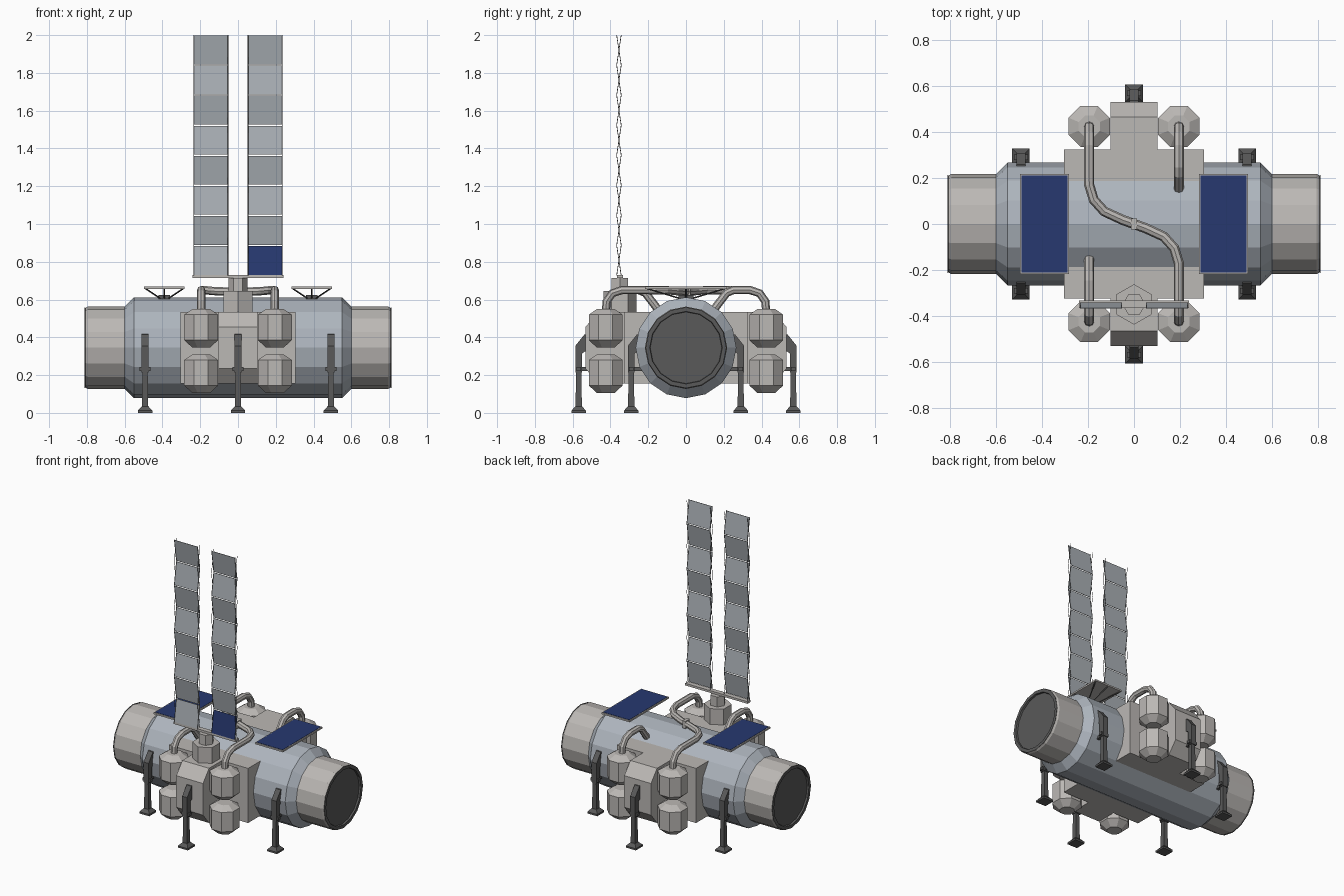
import bpy, math
from mathutils import Vector, Matrix

if "Cube" in bpy.data.objects:
    bpy.data.objects.remove(bpy.data.objects["Cube"])


def mat(name, r, g, b):
    m = bpy.data.materials.new(name)
    m.diffuse_color = (r, g, b, 1)
    m.use_nodes = True
    m.node_tree.nodes["Principled BSDF"].inputs["Base Color"].default_value = m.diffuse_color
    return m


HULL = mat("hull_grey", .42, .46, .51)
WARM = mat("warm_grey", .50, .48, .46)
DARK = mat("dark_grey", .10, .10, .10)
PANEL = mat("panel_grey", .40, .43, .46)
BLUE = mat("solar_blue", .02, .04, .16)


def mesh(name, verts, faces, *mats):
    me = bpy.data.meshes.new(name)
    me.from_pydata([tuple(v) for v in verts], [], faces)
    for m in mats:
        me.materials.append(m)
    ob = bpy.data.objects.new(name, me)
    bpy.context.collection.objects.link(ob)
    return ob


def lathe(name, profile, n, m, xf, phase=0.0):
    """Closed solid of revolution about local z from (radius, height) pairs."""
    verts = [xf @ Vector((r * math.cos(phase + math.tau * i / n),
                          r * math.sin(phase + math.tau * i / n), h))
             for r, h in profile for i in range(n)]
    faces = [(k * n + i, k * n + (i + 1) % n, (k + 1) * n + (i + 1) % n, (k + 1) * n + i)
             for k in range(len(profile) - 1) for i in range(n)]
    faces += [tuple(reversed(range(n))), tuple(range((len(profile) - 1) * n, len(profile) * n))]
    return mesh(name, verts, faces, m)


def prism(name, profile, x0, x1, m):
    """Extrude a counter-clockwise (y, z) outline along x."""
    a = sum(p[0] * q[1] - q[0] * p[1] for p, q in zip(profile, profile[1:] + profile[:1]))
    if a < 0:
        profile = profile[::-1]
    n = len(profile)
    verts = [(x, y, z) for x in (x0, x1) for y, z in profile]
    faces = [(i, (i + 1) % n, n + (i + 1) % n, n + i) for i in range(n)]
    faces = [f[::-1] for f in faces]
    faces += [tuple(range(n))[::-1], tuple(range(n, 2 * n))]
    faces[:n] = [f[::-1] for f in faces[:n]]
    return mesh(name, verts, faces, m)


def box(name, x0, x1, y0, y1, z0, z1, m):
    return prism(name, [(y0, z0), (y1, z0), (y1, z1), (y0, z1)], x0, x1, m)


def tube(name, paths, r, m, res=2):
    cu = bpy.data.curves.new(name, 'CURVE')
    cu.dimensions, cu.bevel_depth, cu.bevel_resolution = '3D', r, res
    cu.use_fill_caps = True
    for path in paths:
        s = cu.splines.new('POLY')
        s.points.add(len(path) - 1)
        for p, c in zip(s.points, path):
            p.co = (*c, 1)
    tmp = bpy.data.objects.new(name + "_path", cu)
    bpy.context.collection.objects.link(tmp)
    bpy.context.view_layer.update()
    me = bpy.data.meshes.new_from_object(tmp.evaluated_get(bpy.context.evaluated_depsgraph_get()))
    bpy.data.objects.remove(tmp)
    for p in me.polygons:
        p.use_smooth = False
    me.materials.clear()
    me.materials.append(m)
    bpy.context.collection.objects.link(bpy.data.objects.new(name, me))


ZC = .345
T = Matrix.Translation

# Pressure hull with tapered shoulders
along_x = T((0, 0, ZC)) @ Matrix.Rotation(math.pi / 2, 4, 'Y')
lathe("hull", [(.218, -.60), (.267, -.55), (.267, .55), (.218, .60)], 16, HULL, along_x)

# Docking collars with recessed hatches
for s, side in ((-1, "left"), (1, "right")):
    xf = T((0, 0, ZC)) @ Matrix.Rotation(s * math.pi / 2, 4, 'Y')
    lathe(side + "_collar", [(.218, .58), (.218, .795), (.210, .81), (.194, .81), (.185, .77), (.01, .77)],
          16, WARM, xf)
    lathe(side + "_collar_rim", [(.205, .80), (.214, .812), (.192, .812), (.184, .772), (.01, .772)],
          16, DARK, xf)
    a, b = .16, .09
    octo = [(a, b), (b, a), (-b, a), (-a, b), (-a, -b), (-b, -a), (b, -a), (a, -b)]
    prism(side + "_hatch", [(y, ZC + z) for y, z in octo], *sorted((s * .76, s * .785)), DARK)

# Equipment blocks across the middle, with a chamfered bay front and back
box("equipment_block", -.305, .305, -.325, .325, .155, .535, WARM)
for s, side in ((-1, "front"), (1, "back")):
    prism(side + "_bay", [(s * .30, .155), (s * .465, .155), (s * .532, .235),
                          (s * .532, .455), (s * .465, .535), (s * .30, .535)], -.103, .103, WARM)

# Eight-sided tanks stacked in pairs
for sx in (-1, 1):
    for sy in (-1, 1):
        for z in (.345, .105):
            lathe("tank", [(.05, 0), (.097, .04), (.097, .175), (.05, .205)], 8, WARM,
                  T((sx * .195, sy * .425, z)), math.pi / 8)

# Long S-shaped pipe over the hull and two short pipes into it
half = [(-.195, .425, .53), (-.195, .42, .59), (-.195, .39, .633), (-.195, .34, .65), (-.195, .17, .65),
        (-.175, .105, .65), (-.13, .055, .645), (-.05, .018, .642)]
tube("long_pipe", [half + [(-x, -y, z) for x, y, z in reversed(half)]], .022, WARM)
short = [(.195, .425, .53), (.195, .42, .59), (.195, .39, .633), (.195, .34, .65),
         (.195, .25, .65), (.195, .215, .635), (.195, .15, .55)]
tube("short_pipes", [short, [(-x, -y, z) for x, y, z in short]], .022, WARM)
box("pipe_joint", -.012, .012, -.024, .024, .617, .668, WARM)

# Roof solar panels on splayed struts
for s, side in ((-1, "left"), (1, "right")):
    xc, hx, hy = s * .39, .107, .217
    box(side + "_roof_panel_frame", xc - hx, xc + hx, -hy, hy, .657, .668, WARM)
    box(side + "_roof_panel_cells", xc - hx + .007, xc + hx - .007, -hy + .007, hy - .007, .66, .67, BLUE)
    ends = [(i, j) for i in (-1, 0, 1) for j in (-1, 0, 1) if (i, j) != (0, 0)]
    tube(side + "_roof_panel_struts", [[(xc + i * .02, j * .03, .605), (xc + i * .1, j * .205, .658)]
                                       for i, j in ends], .004, DARK, 0)
    box(side + "_roof_panel_mount", xc - .03, xc + .03, -.04, .04, .595, .625, DARK)

# Mast turret and crossbar
YM = -.35
lathe("turret_base", [(.088, .50), (.088, .645)], 6, WARM, T((0, YM, 0)), math.pi / 6)
lathe("turret_head", [(.05, .64), (.05, .715)], 6, WARM, T((0, YM, 0)))
box("crossbar", -.24, .24, YM - .016, YM + .016, .715, .73, WARM)

# Tall folding solar arrays with scissor rails along their edges
N, Z0, STEP, AMP, YP = 8, .728, .159, .012, -.355
wave = [(YP + (-AMP if k % 2 == 0 else AMP), Z0 + k * STEP) for k in range(N + 1)]
for s, side in ((-1, "left"), (1, "right")):
    verts, faces = [], []
    xa, xb = sorted((s * .055, s * .232))
    for (y0, z0), (y1, z1) in zip(wave, wave[1:]):
        n = len(verts)
        for d in (-.0015, .0015):
            verts += [(xa, y0 + d, z0 + .003), (xb, y0 + d, z0 + .003),
                      (xb, y1 + d, z1 - .003), (xa, y1 + d, z1 - .003)]
        faces += [tuple(n + i for i in f) for f in
                  ((0, 1, 2, 3), (7, 6, 5, 4), (0, 4, 5, 1), (1, 5, 6, 2), (2, 6, 7, 3), (3, 7, 4, 0))]
    arr = mesh(side + "_tall_array", verts, faces, PANEL, BLUE)
    if s > 0:
        arr.data.polygons[0].material_index = 1
    rails = [[(x, YP + q * (y - YP), z) for y, z in wave]
             for x in (xa - .002, xb + .002) for q in (1, -1)]
    tube(side + "_array_rails", rails, .0018, DARK, 0)


# Landing legs: foot, strut, knee bracket and brace
def leg(name, x, y, s):
    c = T((x, s * y, 0))
    lathe(name + "_foot", [(.054, 0), (.054, .012), (.026, .034)], 4, DARK, c, math.pi / 4)
    lathe(name + "_strut", [(.024, .03), (.019, .24)], 4, DARK, c, math.pi / 4)
    side = [(-.05, .42), (-.03, .415), (.018, .355), (.018, .215), (-.018, .215), (-.018, .315), (-.05, .335)]
    prism(name + "_bracket", [(s * (y + a), z) for a, z in side], x - .019, x + .019, DARK)
    box(name + "_brace", x - .03, x + .03, *sorted((s * (y - .012), s * (y + .012))), .222, .242, DARK)
    box(name + "_brace_arm", x - .01, x + .01, *sorted((s * (y - .07), s * y)), .222, .242, DARK)


for s, side in ((-1, "front"), (1, "back")):
    leg(side + "_middle_leg", 0, .568, s)
    leg(side + "_left_leg", -.492, .29, s)
    leg(side + "_right_leg", .492, .29, s)
